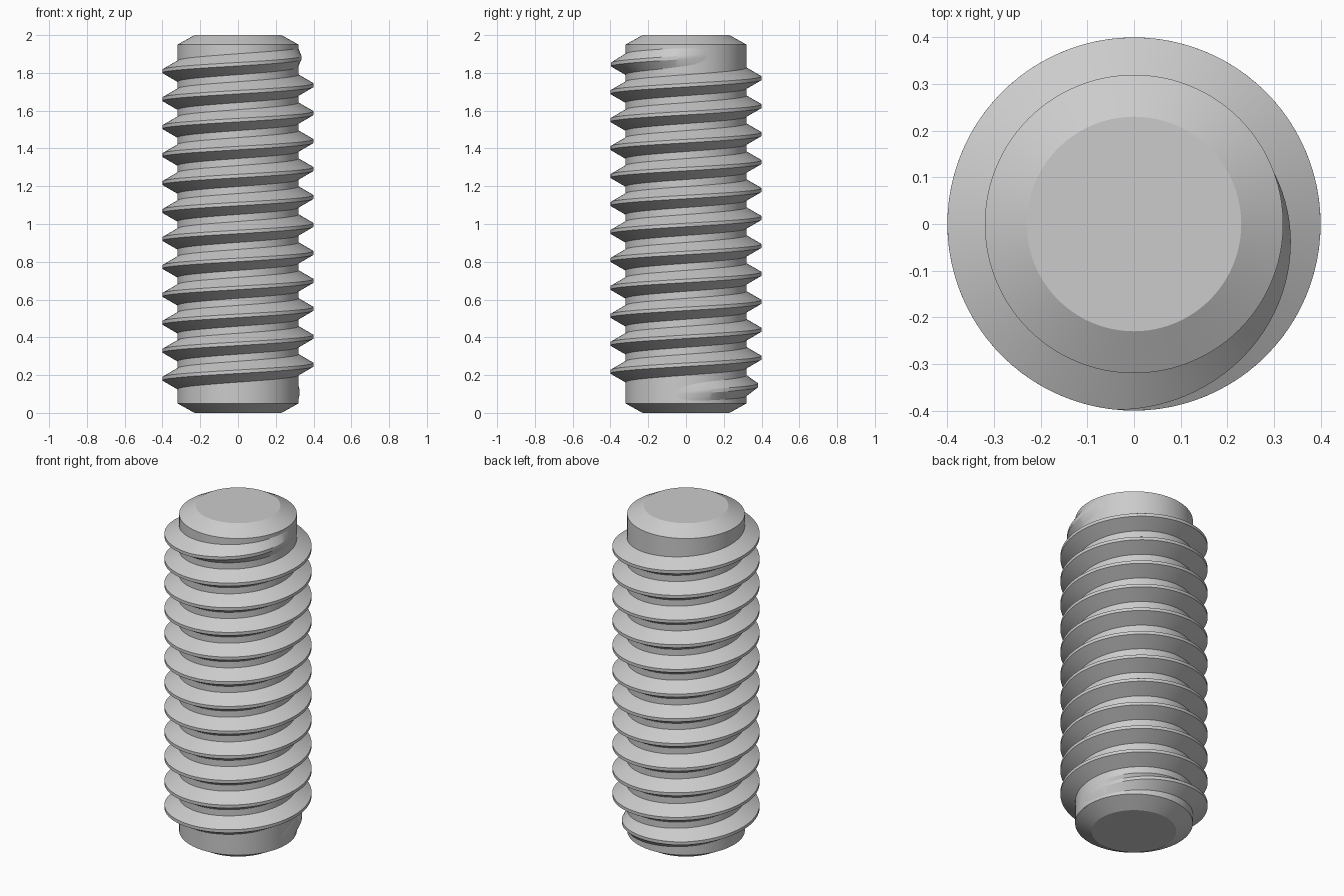
import bpy, bmesh
from math import cos, sin, radians

cube = bpy.data.objects.get("Cube")
if cube:
    bpy.data.objects.remove(cube)

CORE, CREST, PITCH = 0.32, 0.4, 0.148
SEGMENTS = 96

steel = bpy.data.materials.new("grey steel")
steel.use_nodes = True
colour = (0.6, 0.6, 0.6, 1)
steel.diffuse_color = colour
steel.node_tree.nodes["Principled BSDF"].inputs["Base Color"].default_value = colour


def finish(bm, name):
    """Turn a bmesh into a shaded, coloured object."""
    bmesh.ops.recalc_face_normals(bm, faces=bm.faces)
    mesh = bpy.data.meshes.new(name)
    bm.to_mesh(mesh)
    bm.free()
    mesh.materials.append(steel)
    obj = bpy.data.objects.new(name, mesh)
    bpy.context.collection.objects.link(obj)
    bpy.ops.object.select_all(action='DESELECT')
    obj.select_set(True)
    bpy.context.view_layer.objects.active = obj
    bpy.ops.object.shade_smooth_by_angle(angle=radians(25))


def ring(bm, radius, z):
    turns = [radians(360 * i / SEGMENTS) for i in range(SEGMENTS)]
    return [bm.verts.new((radius * cos(a), radius * sin(a), z)) for a in turns]


def bridge(bm, a, b):
    for i in range(len(a)):
        j = (i + 1) % len(a)
        bm.faces.new((a[i], a[j], b[j], b[i]))


# Core: cylinder with a chamfer at each end
bm = bmesh.new()
rings = [ring(bm, r, z) for r, z in ((0.23, 0), (CORE, 0.05), (CORE, 1.95), (0.23, 2))]
for a, b in zip(rings, rings[1:]):
    bridge(bm, a, b)
bm.faces.new(rings[0])
bm.faces.new(rings[-1])
finish(bm, "core")

# Thread: right-handed helical ridge that fades in and out of the core
START, END = -8, 12 * 360 + 20
FADE_IN, FADE_OUT = 130, 115
ROOT = CORE - 0.004
bm = bmesh.new()
sections = []
steps = round((END - START) / 3.75)
for i in range(steps + 1):
    deg = START + (END - START) * i / steps
    fade = min(1, (deg - START) / FADE_IN, (END - deg) / FADE_OUT)
    tip = CORE + (CREST - CORE) * max(fade, 0.001)
    z = 0.107 + PITCH * deg / 360
    a = radians(deg)
    flat, base = PITCH / 16, PITCH * 0.39
    profile = ((ROOT, -base), (tip, -flat), (tip, flat), (ROOT, base))
    sections.append([bm.verts.new((r * cos(a), r * sin(a), z + h)) for r, h in profile])
for a, b in zip(sections, sections[1:]):
    bridge(bm, a, b)
bm.faces.new(sections[0])
bm.faces.new(sections[-1])
finish(bm, "thread")
